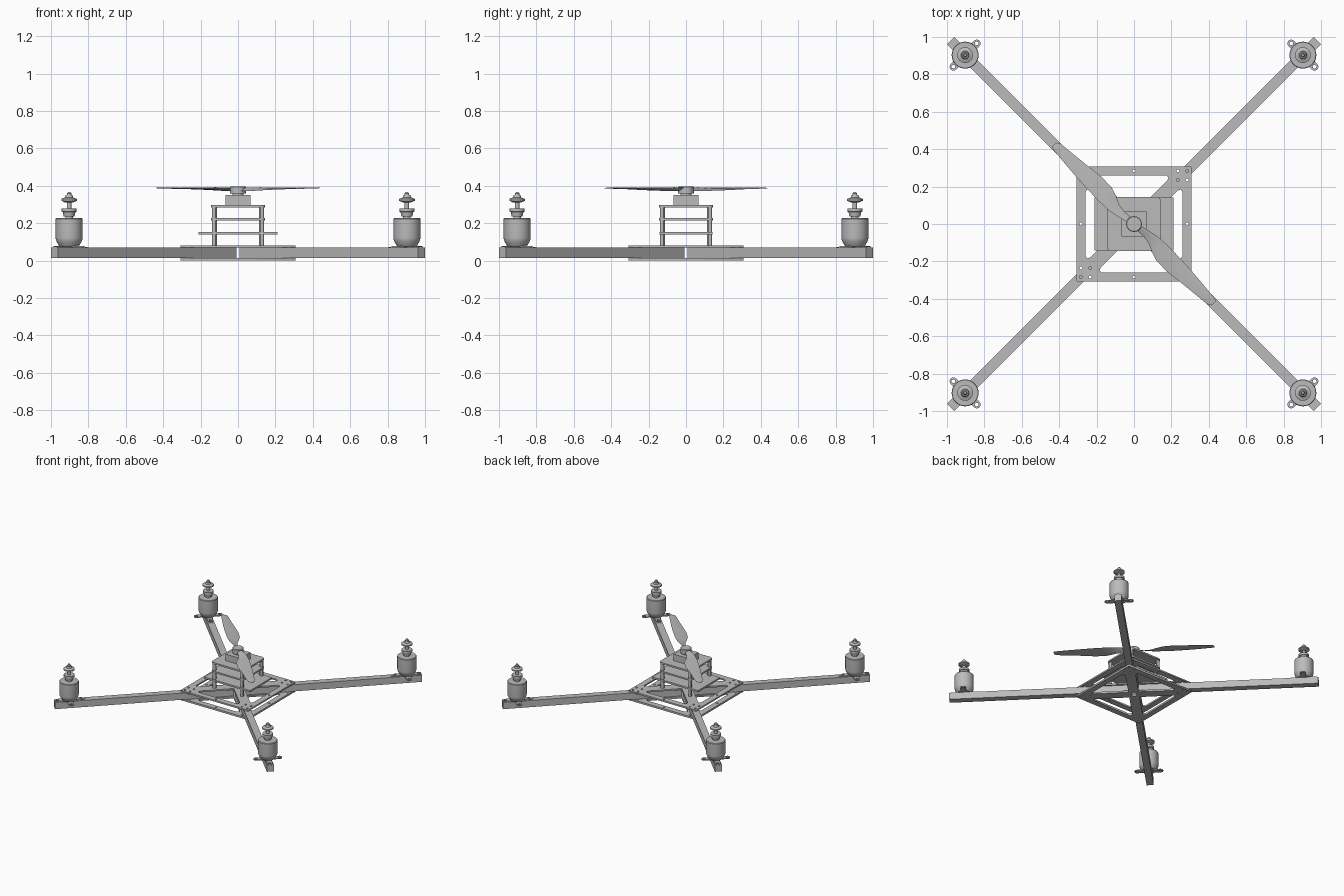
import bpy, bmesh, math
from mathutils import Matrix, Vector

if "Cube" in bpy.data.objects:
    bpy.data.objects.remove(bpy.data.objects["Cube"])

GREY = bpy.data.materials.new("mid grey")
GREY.diffuse_color = (0.5, 0.5, 0.5, 1)
GREY.use_nodes = True
GREY.node_tree.nodes["Principled BSDF"].inputs["Base Color"].default_value = GREY.diffuse_color


def finish(ob, smooth=False):
    ob.data.materials.clear()
    ob.data.materials.append(GREY)
    if smooth:
        bpy.ops.object.select_all(action='DESELECT')
        ob.select_set(True)
        bpy.context.view_layer.objects.active = ob
        bpy.ops.object.shade_smooth_by_angle(angle=math.radians(30))
    return ob


def from_bm(name, bm, smooth=False):
    bmesh.ops.recalc_face_normals(bm, faces=bm.faces[:])
    me = bpy.data.meshes.new(name)
    bm.to_mesh(me)
    bm.free()
    ob = bpy.data.objects.new(name, me)
    bpy.context.collection.objects.link(ob)
    return finish(ob, smooth)


def box(name, x0, x1, y0, y1, z0, z1, angle=0):
    bm = bmesh.new()
    m = (Matrix.Rotation(angle, 4, 'Z')
         @ Matrix.Translation(((x0 + x1) / 2, (y0 + y1) / 2, (z0 + z1) / 2))
         @ Matrix.Diagonal((x1 - x0, y1 - y0, z1 - z0, 1)))
    bmesh.ops.create_cube(bm, size=1, matrix=m)
    return from_bm(name, bm)


def lathe(name, profile, x=0, y=0, n=32):
    """Spin (radius, z) points round a vertical axis and cap both ends."""
    bm = bmesh.new()
    rings = [[bm.verts.new((x + r * math.cos(2 * math.pi * i / n),
                            y + r * math.sin(2 * math.pi * i / n), z))
              for i in range(n)] for r, z in profile]
    for a, b in zip(rings, rings[1:]):
        for i in range(n):
            bm.faces.new((a[i], a[(i + 1) % n], b[(i + 1) % n], b[i]))
    bm.faces.new(rings[0])
    bm.faces.new(rings[-1])
    return from_bm(name, bm, True)


def circle(x, y, r, n=16):
    return [(x + r * math.cos(2 * math.pi * i / n),
             y + r * math.sin(2 * math.pi * i / n)) for i in range(n)]


def round_rect(hx, hy, r, n=6):
    pts = []
    for k, (sx, sy) in enumerate([(1, 1), (-1, 1), (-1, -1), (1, -1)]):
        for i in range(n + 1):
            a = math.pi / 2 * (k + i / n)
            pts.append((sx * (hx - r) + r * math.cos(a), sy * (hy - r) + r * math.sin(a)))
    return pts


def plate(name, loops, z0, z1, x=0, y=0, angle=0):
    """Flat plate from an outline plus hole loops."""
    cu = bpy.data.curves.new(name, 'CURVE')
    cu.dimensions = '2D'
    cu.fill_mode = 'BOTH'
    cu.extrude = (z1 - z0) / 2
    for pts in loops:
        sp = cu.splines.new('POLY')
        sp.points.add(len(pts) - 1)
        for p, (px, py) in zip(sp.points, pts):
            p.co = (px, py, 0, 1)
        sp.use_cyclic_u = True
    tmp = bpy.data.objects.new(name + "_curve", cu)
    bpy.context.collection.objects.link(tmp)
    bpy.context.view_layer.update()
    me = bpy.data.meshes.new_from_object(tmp.evaluated_get(bpy.context.evaluated_depsgraph_get()))
    bpy.data.objects.remove(tmp)
    me.transform(Matrix.Translation((x, y, (z0 + z1) / 2)) @ Matrix.Rotation(angle, 4, 'Z'))
    ob = bpy.data.objects.new(name, me)
    bpy.context.collection.objects.link(ob)
    return finish(ob)


# Frame plates: square rim and diagonal cross, with screw holes
window = [(0.055, 0), (0.235, -0.18), (0.25, -0.184), (0.26, -0.172),
          (0.26, 0.172), (0.25, 0.184), (0.235, 0.18)]
loops = [round_rect(0.307, 0.307, 0.004, 1), circle(0, 0, 0.022)]
for k in range(4):
    c, s = round(math.cos(k * math.pi / 2)), round(math.sin(k * math.pi / 2))
    turn = lambda p: (c * p[0] - s * p[1], s * p[0] + c * p[1])
    loops.append([turn(p) for p in window])
    for h in [(0.284, 0), (0.284, 0.284), (0.284, 0.235), (0.235, 0.284), (0.235, 0.235)]:
        loops.append(circle(*turn(h), 0.008, 10))
plate("frame_bottom_plate", loops, 0, 0.015)
plate("frame_top_plate", loops, 0.07, 0.082)

# Electronics stack
box("battery_tray", -0.21, 0.21, -0.142, 0.142, 0.14, 0.154)
for name, z in (("middle_deck", 0.214), ("top_deck", 0.284)):
    plate(name, [round_rect(0.145, 0.145, 0.025)], z, z + 0.013)
for sx in (-1, 1):
    for sy in (-1, 1):
        lathe("standoff", [(0.014, 0.08), (0.014, 0.286)], sx * 0.126, sy * 0.126, 12)
box("control_box", -0.066, 0.066, -0.066, 0.066, 0.297, 0.35)

# Propeller hub and two twisted blades
lathe("propeller_hub", [(0.03, 0.35), (0.03, 0.358), (0.042, 0.358), (0.042, 0.394), (0.039, 0.397)])
# (distance, leading edge, trailing edge, half twist height)
stations = [(0.02, -0.016, 0.016, 0.008), (0.08, -0.010, 0.03, 0.010),
            (0.13, -0.018, 0.041, 0.010), (0.17, -0.036, 0.045, 0.009),
            (0.22, -0.053, 0.046, 0.008), (0.30, -0.056, 0.045, 0.006),
            (0.40, -0.044, 0.040, 0.004), (0.50, -0.034, 0.032, 0.003),
            (0.585, -0.026, 0.024, 0.002), (0.603, -0.012, 0.020, 0.001)]
for k in range(2):
    rot = Matrix.Rotation(math.radians(135 + 180 * k), 3, 'Z')
    bm = bmesh.new()
    rings = []
    for u, lo, hi, tw in stations:
        zc, mid, t = 0.381 + 0.012 * u, (lo + hi) / 2, 0.0025
        sec = [(lo, -tw), (mid, -t), (hi, tw), (mid, t + 0.001)]
        rings.append([bm.verts.new(rot @ Vector((u, v, zc + dz))) for v, dz in sec])
    for a, b in zip(rings, rings[1:]):
        for i in range(4):
            bm.faces.new((a[i], a[(i + 1) % 4], b[(i + 1) % 4], b[i]))
    bm.faces.new(rings[0])
    bm.faces.new(rings[-1])
    from_bm("propeller_blade", bm, True)

# Four arms, each carrying a motor
ear = 0.0885
half = [(ear + 0.02 * math.cos(a), 0.02 * math.sin(a))
        for a in [math.radians(-90 + 18 * i) for i in range(11)]]
strap = half + [(-px, -py) for px, py in half]
strap_loops = [strap, circle(ear, 0, 0.01, 12), circle(-ear, 0, 0.01, 12)]
for k in range(4):
    ang = math.radians(45 + 90 * k)
    d = Vector((math.cos(ang), math.sin(ang)))
    side = Vector((-d.y, d.x))
    box("arm", 0.037, 0.981 * math.sqrt(2), -0.0265, 0.0265, 0.015, 0.07, ang)
    x, y = d * 0.903 * math.sqrt(2)
    # cross-shaped motor mount
    plate("motor_mount_along", strap_loops, 0.070, 0.077, x, y, ang)
    plate("motor_mount_across", strap_loops, 0.070, 0.078, x, y, ang + math.pi / 2)
    for s in (-1, 1):
        p = d * (0.903 * math.sqrt(2) - 0.118) + side * (0.012 * s)
        lathe("arm_screw", [(0.007, 0.066), (0.007, 0.073)], p.x, p.y, 10)
    # motor can with rounded bottom
    lathe("motor_body", [(0.05, 0.075), (0.056, 0.083), (0.066, 0.1), (0.071, 0.113),
                         (0.072, 0.122), (0.072, 0.224), (0.069, 0.228)], x, y)
    # shaft, collar and propeller nut
    lathe("motor_shaft", [(0.012, 0.226), (0.012, 0.36), (0.007, 0.366)], x, y, 16)
    lathe("shaft_collar", [(0.02, 0.226), (0.02, 0.237), (0.029, 0.237), (0.034, 0.26),
                           (0.04, 0.262), (0.04, 0.28)], x, y)
    lathe("propeller_nut", [(0.018, 0.31), (0.042, 0.32), (0.042, 0.33), (0.022, 0.338),
                            (0.018, 0.35)], x, y)
